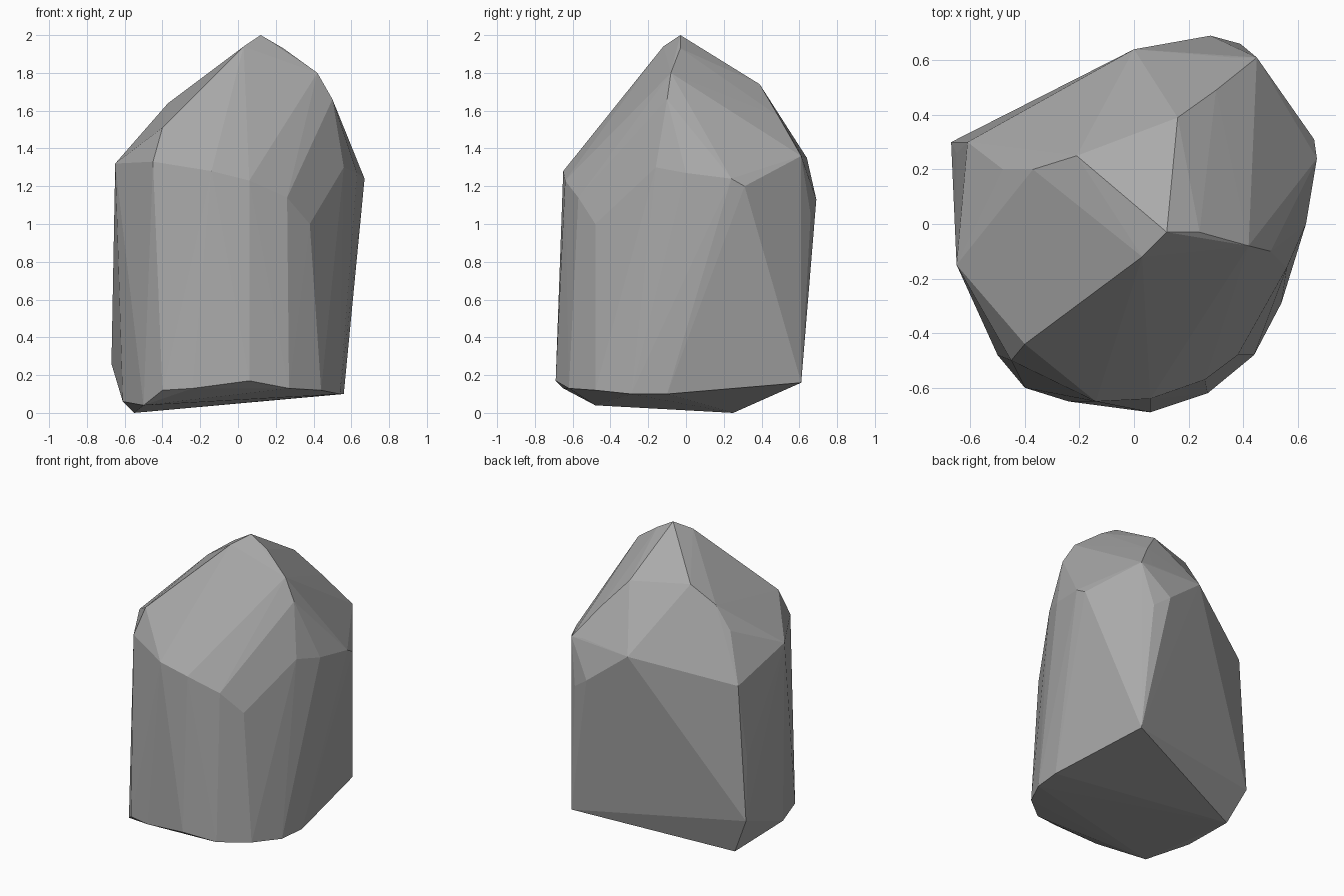
import bpy
import bmesh

# Remove the default object
default_cube = bpy.data.objects.get("Cube")
if default_cube:
    bpy.data.objects.remove(default_cube, do_unlink=True)


def make_material(name, shade):
    """One flat grey, set for the viewport and for rendering."""
    material = bpy.data.materials.new(name)
    material.use_nodes = True
    colour = (shade, shade, shade, 1)
    material.diffuse_color = colour
    shader = material.node_tree.nodes["Principled BSDF"]
    shader.inputs["Base Color"].default_value = colour
    shader.inputs["Roughness"].default_value = 0.9
    return material


def make_faceted_stone(name, corner_groups, material):
    """Wrap a tight, flat-faced skin around all the chiselled corners."""
    bm = bmesh.new()
    for group in corner_groups:
        for corner in group:
            bm.verts.new(corner)
    hull = bmesh.ops.convex_hull(bm, input=bm.verts[:])

    # Drop any corner that ended up inside the skin
    unused = set(hull["geom_interior"]) | set(hull["geom_unused"])
    loose = [item for item in unused if isinstance(item, bmesh.types.BMVert)]
    bmesh.ops.delete(bm, geom=loose, context="VERTS")
    bmesh.ops.recalc_face_normals(bm, faces=bm.faces[:])
    for face in bm.faces:
        face.smooth = False

    mesh = bpy.data.meshes.new(name)
    bm.to_mesh(mesh)
    bm.free()
    mesh.materials.append(material)
    stone = bpy.data.objects.new(name, mesh)
    bpy.context.collection.objects.link(stone)
    return stone


# Tilted underside, running round from the back corner
base = [
    (-.55, .25, 0), (-.61, -.19, .06), (-.5, -.48, .04),
    (-.4, -.6, .12), (-.24, -.65, .13), (.06, -.69, .17),
    (.27, -.62, .13), (.44, -.48, .12), (.54, -.29, .1),
    (.56, -.1, .1), (.45, .61, .16), (-.67, .3, .26),
]

# Shoulder where the upright sides turn into the sloping top
shoulder = [
    (-.65, .26, .68), (-.61, .3, 1.18), (-.65, -.15, 1.32),
    (-.45, -.5, 1.33), (-.28, -.58, 1.29), (-.14, -.65, 1.28),
    (.06, -.64, 1.23), (.26, -.57, 1.14), (.38, -.48, 1),
    (.56, -.16, 1.3), (.63, 0, 1.27), (.67, .24, 1.24),
    (.66, .31, 1.2), (.45, .61, 1.36), (.39, .66, 1.05),
    (.28, .69, 1.13), (0, .64, 1.35),
]

# Crest line across the front of the peak
crest = [
    (-.4, -.44, 1.51), (.03, -.12, 1.94), (.12, -.03, 2),
    (.24, -.03, 1.93), (.42, -.08, 1.8), (.5, -.1, 1.66),
]

# Broken facets on the back of the peak
back_slope = [
    (-.48, .2, 1.49), (-.37, .2, 1.64), (-.21, .25, 1.76),
    (.16, .39, 1.74), (.3, .49, 1.57), (.36, .61, 1.37),
]

stone_grey = make_material("stone_grey", .4)
make_faceted_stone("boulder", (base, shoulder, crest, back_slope), stone_grey)
